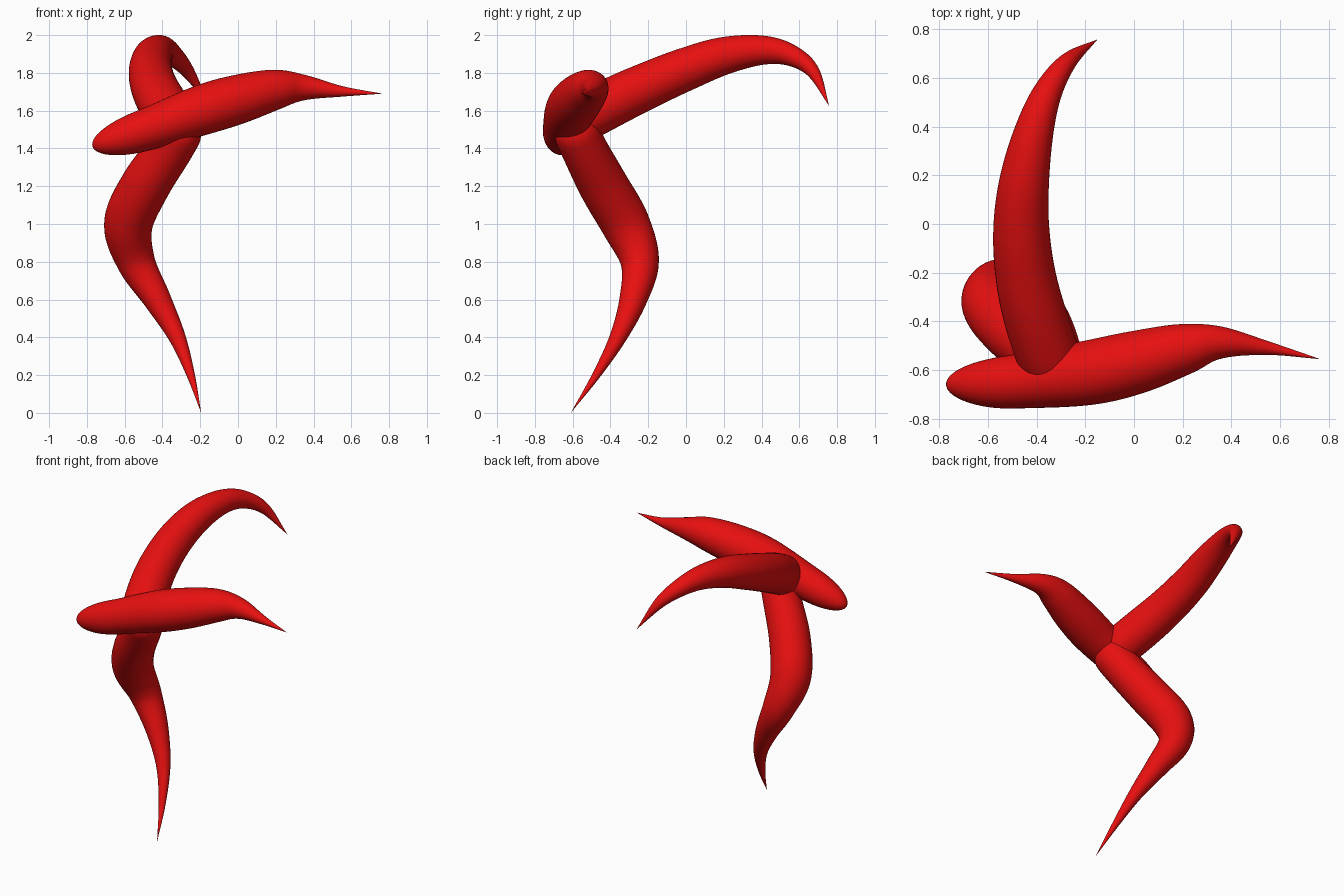
import bpy, bmesh, math
from mathutils import Vector

if "Cube" in bpy.data.objects:
    bpy.data.objects.remove(bpy.data.objects["Cube"])

red = bpy.data.materials.new("glossy_red")
red.diffuse_color = (0.8, 0.005, 0.005, 1)
red.use_nodes = True
red.node_tree.nodes["Principled BSDF"].inputs["Base Color"].default_value = red.diffuse_color

SIDES, STEPS = 40, 12


def spline(points):
    """Smooth samples (x, y, z, radius) through the control points."""
    p = [Vector(q) for q in points]
    p = [2 * p[0] - p[1]] + p + [2 * p[-1] - p[-2]]
    out = []
    for i in range(1, len(p) - 2):
        a, b, c, d = p[i - 1:i + 3]
        for k in range(STEPS):
            # denser samples on the first span for the rounded end
            t = k / STEPS
            if i == 1:
                t = t * t
            out.append(0.5 * (2 * b + (c - a) * t + (2 * a - 5 * b + 4 * c - d) * t ** 2
                              + (3 * b - a - 3 * c + d) * t ** 3))
    return out + [p[-2]]


def horn(name, points, round_length):
    """Tube with a rounded start and a pointed end."""
    samples = spline(points)
    pos = [s.to_3d() for s in samples]
    bm = bmesh.new()
    rings, dist = [], 0.0
    side = Vector((0.31, 0.52, 0.8))
    for i, c in enumerate(pos):
        if i:
            dist += (c - pos[i - 1]).length
        if i in (0, len(pos) - 1):
            rings.append([bm.verts.new(c)])
            continue
        tangent = (pos[i + 1] - pos[i - 1]).normalized()
        side = (side - tangent * side.dot(tangent)).normalized()
        up = tangent.cross(side)
        r = max(samples[i][3], 0.001)
        if dist < round_length:
            r *= math.sqrt(1 - (1 - dist / round_length) ** 2)
        rings.append([bm.verts.new(c + r * (side * math.cos(a) + up * math.sin(a)))
                      for a in (2 * math.pi * k / SIDES for k in range(SIDES))])
    # skin between neighbouring rings, with fans at both ends
    for lo, hi in zip(rings, rings[1:]):
        for k in range(SIDES):
            n = (k + 1) % SIDES
            if len(lo) == 1:
                bm.faces.new((lo[0], hi[n], hi[k]))
            elif len(hi) == 1:
                bm.faces.new((lo[k], lo[n], hi[0]))
            else:
                bm.faces.new((lo[k], lo[n], hi[n], hi[k]))
    bmesh.ops.recalc_face_normals(bm, faces=bm.faces)
    for f in bm.faces:
        f.smooth = True
    mesh = bpy.data.meshes.new(name)
    bm.to_mesh(mesh)
    bm.free()
    mesh.materials.append(red)
    bpy.context.collection.objects.link(bpy.data.objects.new(name, mesh))


# front arm lying across
horn("cross_arm", [
    (-0.77, -0.66, 1.41, 0.10), (-0.50, -0.648, 1.495, 0.11), (-0.20, -0.613, 1.60, 0.132),
    (0.0, -0.57, 1.66, 0.13), (0.20, -0.515, 1.712, 0.106), (0.35, -0.487, 1.722, 0.068),
    (0.55, -0.51, 1.702, 0.028), (0.765, -0.555, 1.69, 0.0)], 0.28)

# arm sweeping backward and curling down
horn("rear_arm", [
    (-0.31, -0.66, 1.50, 0.13), (-0.40, -0.40, 1.64, 0.13), (-0.447, -0.20, 1.735, 0.123),
    (-0.463, 0.0, 1.82, 0.114), (-0.447, 0.20, 1.89, 0.10), (-0.405, 0.40, 1.92, 0.078),
    (-0.35, 0.55, 1.895, 0.058), (-0.268, 0.67, 1.81, 0.036), (-0.15, 0.758, 1.625, 0.0)], 0.15)

# bent leg tapering to the floor
horn("leg", [
    (-0.26, -0.62, 1.57, 0.12), (-0.36, -0.54, 1.40, 0.122), (-0.493, -0.435, 1.20, 0.131),
    (-0.58, -0.32, 1.0, 0.129), (-0.54, -0.245, 0.80, 0.102), (-0.427, -0.28, 0.60, 0.073),
    (-0.322, -0.36, 0.40, 0.045), (-0.25, -0.475, 0.20, 0.022), (-0.195, -0.61, 0.0, 0.0)], 0.12)
